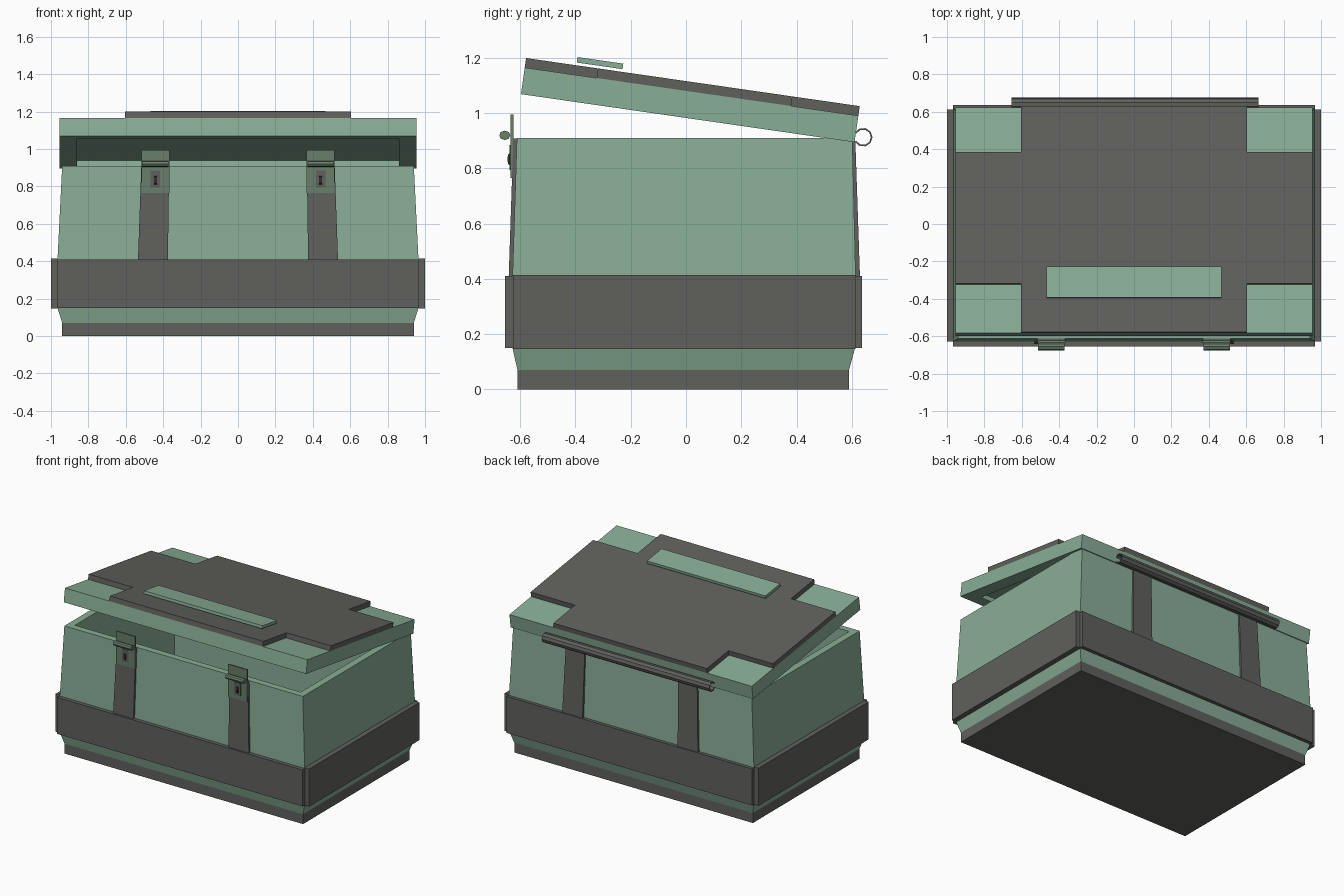
import bpy, bmesh, math
from mathutils import Matrix

if "Cube" in bpy.data.objects:
    bpy.data.objects.remove(bpy.data.objects["Cube"])


def mat(name, rgb):
    m = bpy.data.materials.new(name)
    m.diffuse_color = (*rgb, 1)
    m.use_nodes = True
    m.node_tree.nodes["Principled BSDF"].inputs["Base Color"].default_value = m.diffuse_color
    return m


GREEN = mat("green_paint", (0.25, 0.42, 0.31))
DARK = mat("dark_metal", (0.117, 0.117, 0.107))
LATCH = mat("latch_olive", (0.14, 0.21, 0.145))
BLACK = mat("keyhole_black", (0.03, 0.03, 0.03))


def finish(name, bm, material, matrix=None):
    bmesh.ops.recalc_face_normals(bm, faces=bm.faces)
    if matrix:
        bm.transform(matrix)
    me = bpy.data.meshes.new(name)
    bm.to_mesh(me)
    bm.free()
    me.materials.append(material)
    ob = bpy.data.objects.new(name, me)
    bpy.context.collection.objects.link(ob)
    return ob


def loft(name, rings, material, matrix=None):
    """Skin a stack of rectangles given as (x0, x1, y0, y1, z), capped at both ends."""
    bm = bmesh.new()
    loops = [[bm.verts.new(p) for p in ((a, c, z), (b, c, z), (b, d, z), (a, d, z))]
             for a, b, c, d, z in rings]
    for lo, hi in zip(loops, loops[1:]):
        for i in range(4):
            j = (i + 1) % 4
            bm.faces.new((lo[i], lo[j], hi[j], hi[i]))
    bm.faces.new(loops[0])
    bm.faces.new(loops[-1])
    return finish(name, bm, material, matrix)


def box(name, x0, x1, y0, y1, z0, z1, material, matrix=None):
    return loft(name, [(x0, x1, y0, y1, z0), (x0, x1, y0, y1, z1)], material, matrix)


def extrude(name, pts, vec, material, matrix=None):
    """Extrude a closed 3D outline along vec."""
    bm = bmesh.new()
    face = bm.faces.new([bm.verts.new(p) for p in pts])
    new = bmesh.ops.extrude_face_region(bm, geom=[face], use_keep_orig=True)["geom"]
    bmesh.ops.translate(bm, vec=vec, verts=[v for v in new if isinstance(v, bmesh.types.BMVert)])
    return finish(name, bm, material, matrix)


# Base slab and hollow tapered body
box("base_slab", -0.94, 0.94, -0.61, 0.59, 0, 0.07, DARK)
loft("body_shell", [(-0.94, 0.94, -0.61, 0.59, 0.07),
                    (-0.965, 0.965, -0.628, 0.612, 0.15),
                    (-0.965, 0.965, -0.628, 0.614, 0.41),
                    (-0.94, 0.94, -0.612, 0.602, 0.91),
                    (-0.89, 0.89, -0.565, 0.555, 0.91),
                    (-0.89, 0.89, -0.565, 0.555, 0.16)], GREEN)

# Wide band: four plates with notched corners
box("band_front", -0.967, 0.967, -0.655, -0.61, 0.15, 0.41, DARK)
box("band_back", -0.967, 0.967, 0.60, 0.637, 0.15, 0.41, DARK)
for s, side in ((-1, "left"), (1, "right")):
    x0, x1 = sorted((s * 0.95, s * 1.0))
    box("band_" + side, x0, x1, -0.627, 0.613, 0.147, 0.415, DARK)

    # Tapered straps on front and back
    a, b = sorted((s * 0.375, s * 0.535))
    c, d = sorted((s * 0.368, s * 0.517))
    loft("strap_front_" + side, [(a, b, -0.642, -0.60, 0.40), (c, d, -0.625, -0.60, 0.908)], DARK)
    loft("strap_back_" + side, [(a, b, 0.59, 0.63, 0.40), (c, d, 0.59, 0.613, 0.90)], DARK)

    # Latch: plate, rolled bar, keyhole frame and slot
    m = s * 0.442
    box("latch_plate_" + side, m - 0.075, m + 0.075, -0.636, -0.624, 0.765, 0.995, LATCH)
    bar = [(m - 0.07, -0.656 + 0.02 * math.cos(i * math.pi / 4),
            0.92 + 0.017 * math.sin(i * math.pi / 4)) for i in range(8)]
    extrude("latch_bar_" + side, bar, (0.14, 0, 0), LATCH)
    box("keyhole_frame_" + side, m - 0.026, m + 0.026, -0.639, -0.63, 0.795, 0.885, DARK)
    key = [(m - 0.008, -0.637 - 0.01 * math.sin(i * math.pi / 4),
            0.833 + 0.024 * math.cos(i * math.pi / 4)) for i in range(5)]
    extrude("keyhole_catch_" + side, key, (0.016, 0, 0), BLACK)

# Lid, modelled flat with its rear lower edge as pivot, then tilted open
T = Matrix.Translation((0, 0.61, 0.895)) @ Matrix.Rotation(math.radians(-8.2), 4, 'X')
loft("lid", [(-0.86, 0.86, -1.125, -0.095, 0.03),
             (-0.86, 0.86, -1.125, -0.095, 0),
             (-0.955, 0.955, -1.22, 0, 0),
             (-0.955, 0.955, -1.22, 0, 0.097)], GREEN, T)

# Cross-shaped armour plate on the lid
half = [(0.605, -1.22), (0.605, -0.957), (0.955, -0.957),
        (0.955, -0.246), (0.605, -0.246), (0.605, 0)]
cross = half + [(-x, y) for x, y in reversed(half)]
extrude("lid_plate", [(x, y, 0.097) for x, y in cross], (0, 0, 0.035), DARK, T)

# Raised slat on the lid
box("lid_slat", -0.467, 0.467, -1.036, -0.869, 0.142, 0.162, GREEN, T)

# Hinge: long open tube along the back edge
angles = [math.radians(-150 + 300 * i / 8) for i in range(9)]
arc = [(-0.655, 0.641 + 0.034 * math.cos(t), 0.913 + 0.034 * math.sin(t)) for t in angles]
arc += [(-0.655, 0.641 + 0.028 * math.cos(t), 0.913 + 0.028 * math.sin(t)) for t in reversed(angles)]
extrude("hinge_tube", arc, (1.32, 0, 0), DARK)
